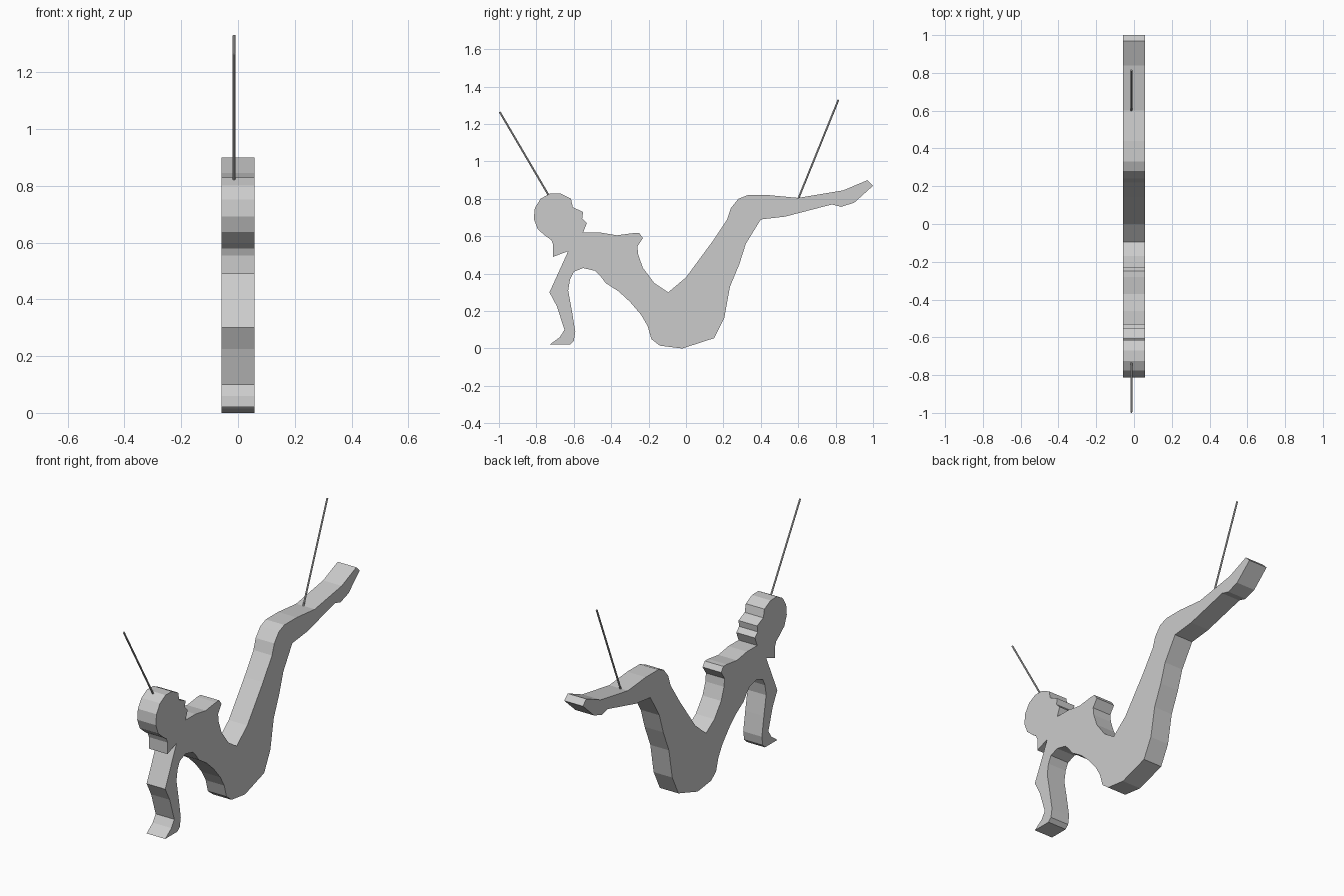
import bpy
import bmesh
from math import cos, sin, radians
from mathutils import Vector

default_cube = bpy.data.objects.get("Cube")
if default_cube:
    bpy.data.objects.remove(default_cube, do_unlink=True)

HALF_WIDTH = 0.058
CORD_OFFSET = -0.014
CORD_RADIUS = 0.005


def make_material(name, colour):
    material = bpy.data.materials.new(name)
    material.use_nodes = True
    material.diffuse_color = colour
    shader = next(n for n in material.node_tree.nodes if n.type == "BSDF_PRINCIPLED")
    shader.inputs["Base Color"].default_value = colour
    return material


def add_object(name, bm, material):
    bmesh.ops.recalc_face_normals(bm, faces=bm.faces[:])
    mesh = bpy.data.meshes.new(name)
    bm.to_mesh(mesh)
    bm.free()
    mesh.materials.append(material)
    obj = bpy.data.objects.new(name, mesh)
    bpy.context.collection.objects.link(obj)
    return obj


def ellipse_arc(centre, radii, start, end, steps):
    """Points along an ellipse arc, in hundredths of a unit."""
    angles = [radians(start + (end - start) * i / steps) for i in range(steps + 1)]
    return [(centre[0] + radii[0] * cos(a), centre[1] + radii[1] * sin(a)) for a in angles]


def extrude_outline(name, outline, material):
    """Flat cut-out in the y-z plane, given in hundredths, with an even width."""
    bm = bmesh.new()
    verts = [bm.verts.new((-HALF_WIDTH, y / 100, z / 100)) for y, z in outline]
    side = bm.faces.new(verts)
    result = bmesh.ops.extrude_face_region(bm, geom=[side], use_keep_orig=True)
    moved = [g for g in result["geom"] if isinstance(g, bmesh.types.BMVert)]
    bmesh.ops.translate(bm, verts=moved, vec=(2 * HALF_WIDTH, 0, 0))
    return add_object(name, bm, material)


def add_cord(name, bottom, top, material):
    """Thin straight rod between two points of the y-z plane."""
    start = Vector((CORD_OFFSET, *bottom))
    end = Vector((CORD_OFFSET, *top))
    axis = end - start
    bm = bmesh.new()
    bmesh.ops.create_cone(bm, cap_ends=True, segments=8, radius1=CORD_RADIUS,
                          radius2=CORD_RADIUS, depth=axis.length)
    obj = add_object(name, bm, material)
    obj.location = (start + end) / 2
    obj.rotation_euler = axis.to_track_quat("Z", "Y").to_euler()
    return obj


grey = make_material("plain grey", (0.6, 0.6, 0.6, 1))

# Stretches of the figure's outline, running over the top from head to foot and back
face = [(-61.5, 80), (-60.5, 75.5), (-55, 73), (-55.5, 69.5), (-53, 67), (-55, 62)]
chest = [(-46, 62), (-37, 60.5), (-28, 61.7), (-25, 61.7), (-23, 59), (-26, 54.5)]
belly = [(-25.5, 50), (-23, 43), (-17, 35), (-9.5, 30)]
thigh_top = [(0, 38), (14, 57), (22, 69), (24, 75), (28, 80), (33, 82)]
shin_top = [(44, 82), (60, 80.5), (84, 84.5)]
foot = [(97, 90), (100, 87), (90, 78), (83, 75.7), (78, 77)]
leg_underside = [(53, 70.5), (40, 69), (32, 56), (28.5, 45), (23.5, 33), (20.5, 16.5)]
seat = [(15, 5.5), (-2, 0), (-14, 1.5), (-18.5, 5)]
back = [(-20.5, 12), (-24, 18), (-30, 25), (-36, 30.5), (-43, 35), (-46, 39), (-48.5, 41.5)]
armpit = [(-55, 43), (-60, 41), (-62, 37)]
inner_arm = [(-63, 31), (-61, 20), (-59.2, 9)]
hand = [(-60, 4), (-62, 2), (-73, 2), (-67.5, 6), (-65, 10)]
outer_arm = [(-69, 22.5), (-73, 30), (-63, 52)]
hair_tail = [(-71, 49), (-71, 55.5), (-72, 58)]
skull = ellipse_arc((-70, 71), (11.5, 12.2), 245, 75, 6)

extrude_outline("reclining_figure",
                face + chest + belly + thigh_top + shin_top + foot + leg_underside
                + seat + back + armpit + inner_arm + hand + outer_arm + hair_tail + skull,
                grey)

# Hanging cords at the head and the shin
add_cord("head_cord", (-0.735, 0.82), (-0.996, 1.265), grey)
add_cord("shin_cord", (0.60, 0.80), (0.815, 1.33), grey)
